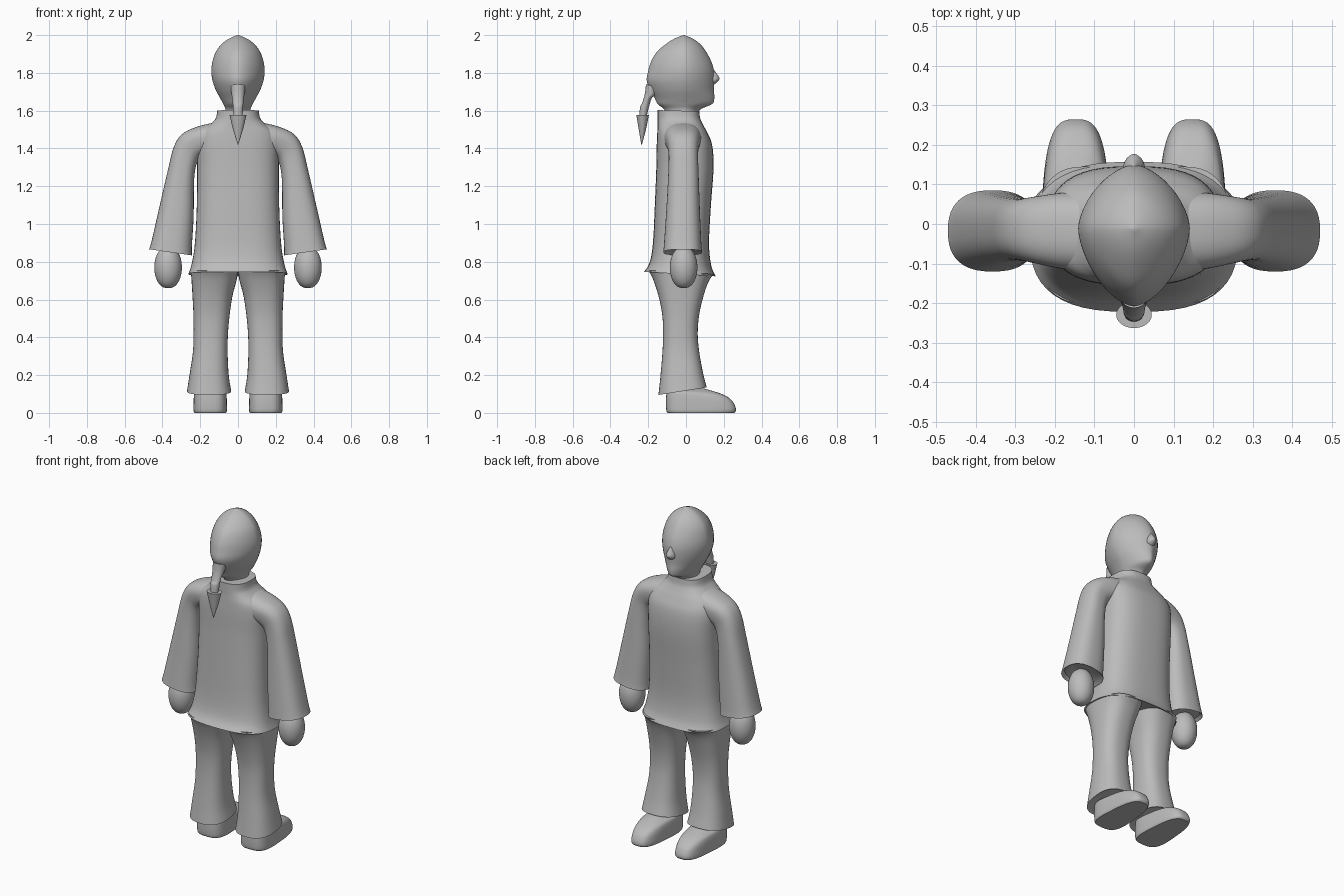
import bpy, bmesh, math
from mathutils import Vector

mat = bpy.data.materials.new("plain grey")
mat.diffuse_color = (0.5, 0.5, 0.5, 1)


def spow(v, p):
    return math.copysign(abs(v) ** p, v)


def smooth_rings(keys, steps):
    """Catmull-Rom interpolation between key rings."""
    out = []
    for i in range(len(keys) - 1):
        a, b, c, d = (keys[max(0, min(len(keys) - 1, j))] for j in range(i - 1, i + 3))
        for s in range(steps):
            t = s / steps
            out.append([0.5 * (2 * q + (r - p) * t + (2 * p - 5 * q + 4 * r - u) * t * t
                               + (3 * q - p - 3 * r + u) * t ** 3)
                        for p, q, r, u in zip(a, b, c, d)])
    return out + [list(keys[-1])]


def loft(name, keys, n=2.0, steps=5, lip=0, taper=0, mid=None, mirror=False, seg=48, angle=40):
    """Ring: (centre x, z, half width, y back, y front, z tilt along x, z tilt along y)."""
    rings = smooth_rings(keys, steps)
    if lip:                                   # recessed underside at the first ring
        f = list(rings[0])
        f[1] += lip
        f[2] *= 0.85
        f[3], f[4] = f[3] * 0.85, f[4] * 0.85
        rings.insert(0, f)
    bm = bmesh.new()
    loops = []
    for cx, z, rx, yb, yf, tx, ty in rings:
        cy = (yb + yf) / 2 if mid is None else mid
        loop = []
        for k in range(seg):
            a = 2 * math.pi * k / seg
            c, s = spow(math.cos(a), 2 / n), spow(math.sin(a), 2 / n)
            ry = yf - cy if s > 0 else cy - yb
            loop.append(bm.verts.new((cx + rx * c * (1 - taper * s), cy + ry * s, z + tx * c + ty * s)))
        loops.append(loop)
    for a, b in zip(loops, loops[1:]):
        for k in range(seg):
            j = (k + 1) % seg
            bm.faces.new((a[k], a[j], b[j], b[k]))
    bm.faces.new(loops[0])
    bm.faces.new(loops[-1])
    bmesh.ops.recalc_face_normals(bm, faces=bm.faces)
    me = bpy.data.meshes.new(name)
    bm.to_mesh(me)
    bm.free()
    me.materials.append(mat)
    ob = bpy.data.objects.new(name, me)
    bpy.context.collection.objects.link(ob)
    if mirror:
        m = ob.modifiers.new("mirror", 'MIRROR')
        m.use_clip = False
        m.use_mirror_merge = False
    bpy.ops.object.select_all(action='DESELECT')
    ob.select_set(True)
    bpy.context.view_layer.objects.active = ob
    bpy.ops.object.shade_smooth_by_angle(angle=math.radians(angle))
    return ob


# jacket body with flared hem and standing collar
loft("jacket", [
    (0, .735, .263, -.222, .157, 0, -.012),
    (0, .79, .245, -.192, .133, 0, -.008),
    (0, .90, .228, -.175, .122, 0, 0),
    (0, 1.10, .218, -.165, .132, 0, 0),
    (0, 1.30, .216, -.157, .146, 0, 0),
    (0, 1.42, .218, -.155, .138, 0, 0),
    (0, 1.485, .200, -.152, .112, 0, 0),
    (0, 1.53, .145, -.150, .088, 0, 0),
    (0, 1.56, .118, -.150, .075, 0, 0),
    (0, 1.60, .110, -.150, .070, 0, -.003)], n=2.7, lip=.012)

# wide sleeves
loft("sleeve", [
    (.357, .85, .113, -.120, .085, .016, 0),
    (.350, .90, .106, -.116, .081, .016, 0),
    (.327, 1.06, .092, -.105, .074, .018, 0),
    (.302, 1.26, .070, -.094, .067, .022, 0),
    (.277, 1.37, .062, -.092, .064, .040, 0),
    (.238, 1.42, .055, -.100, .070, .058, 0),
    (.165, 1.445, .045, -.115, .080, .072, 0),
    (.08, 1.46, .030, -.120, .080, .080, 0)], n=2.5, lip=.015, mirror=True)

# egg-shaped mitten hands
loft("hand", [(.37, .66 + .22 * (1 - math.cos(t)) / 2, .002 + .071 * math.sin(t) ** .9,
               -.0125 - .002 - .071 * math.sin(t) ** .9, -.0125 + .002 + .071 * math.sin(t) ** .9, 0, 0)
              for t in [math.pi * i / 12 for i in range(13)]], steps=2, mirror=True, seg=32, angle=60)

# flared trouser legs
loft("trouser_leg", [
    (.153, .115, .117, -.146, .110, 0, .020),
    (.153, .20, .104, -.136, .090, 0, .012),
    (.147, .32, .092, -.125, .070, 0, .004),
    (.144, .42, .091, -.121, .062, 0, 0),
    (.140, .52, .096, -.126, .070, 0, 0),
    (.135, .62, .106, -.146, .093, 0, 0),
    (.127, .70, .119, -.175, .118, 0, -.008),
    (.125, .745, .124, -.200, .145, 0, -.010)], n=2.5, lip=.012, mirror=True)

# shoes
loft("shoe", [
    (.147, 0, .080, -.098, .255, 0, 0),
    (.147, .012, .084, -.104, .264, 0, 0),
    (.147, .045, .084, -.106, .260, 0, -.008),
    (.147, .085, .082, -.104, .238, 0, -.014),
    (.147, .110, .074, -.098, .190, 0, -.010),
    (.147, .128, .040, -.060, .100, 0, 0)], n=3.2, taper=.17, mirror=True, steps=4)

# egg-shaped head with pointed front and back
loft("head", [
    (0, 1.56, .070, -.110, .055, 0, 0),
    (0, 1.605, .066, -.115, .075, 0, 0),
    (0, 1.635, .078, -.150, .138, 0, 0),
    (0, 1.665, .094, -.165, .150, 0, 0),
    (0, 1.71, .118, -.190, .148, 0, 0),
    (0, 1.76, .135, -.208, .150, 0, 0),
    (0, 1.81, .141, -.200, .148, 0, 0),
    (0, 1.86, .135, -.185, .134, 0, 0),
    (0, 1.91, .118, -.155, .108, 0, 0),
    (0, 1.95, .089, -.110, .078, 0, 0),
    (0, 1.98, .050, -.064, .038, 0, 0),
    (0, 2.00, .004, -.015, -.007, 0, 0)], n=1.65, mid=-.011)

# nose
loft("nose", [
    (0, 1.735, .006, .120, .142, 0, 0),
    (0, 1.752, .026, .110, .166, 0, 0),
    (0, 1.772, .026, .110, .177, 0, 0),
    (0, 1.80, .016, .110, .160, 0, 0),
    (0, 1.825, .004, .115, .142, 0, 0)], n=1.8, seg=24, angle=60)

# braid: bent tube leaving the back of the head
loft("braid", [
    (0, 1.57, .024, -.247, -.208, 0, 0),
    (0, 1.62, .027, -.243, -.196, 0, 0),
    (0, 1.655, .029, -.232, -.180, 0, .014),
    (0, 1.685, .034, -.218, -.160, 0, -.004),
    (0, 1.73, .040, -.212, -.130, 0, -.010)], seg=24, angle=60)

# braid tip: pointed tassel
loft("braid_tip", [
    (0, 1.422, .002, -.237, -.233, 0, 0),
    (0, 1.50, .026, -.250, -.212, 0, 0),
    (0, 1.578, .045, -.263, -.196, 0, 0)], seg=24, steps=4)
